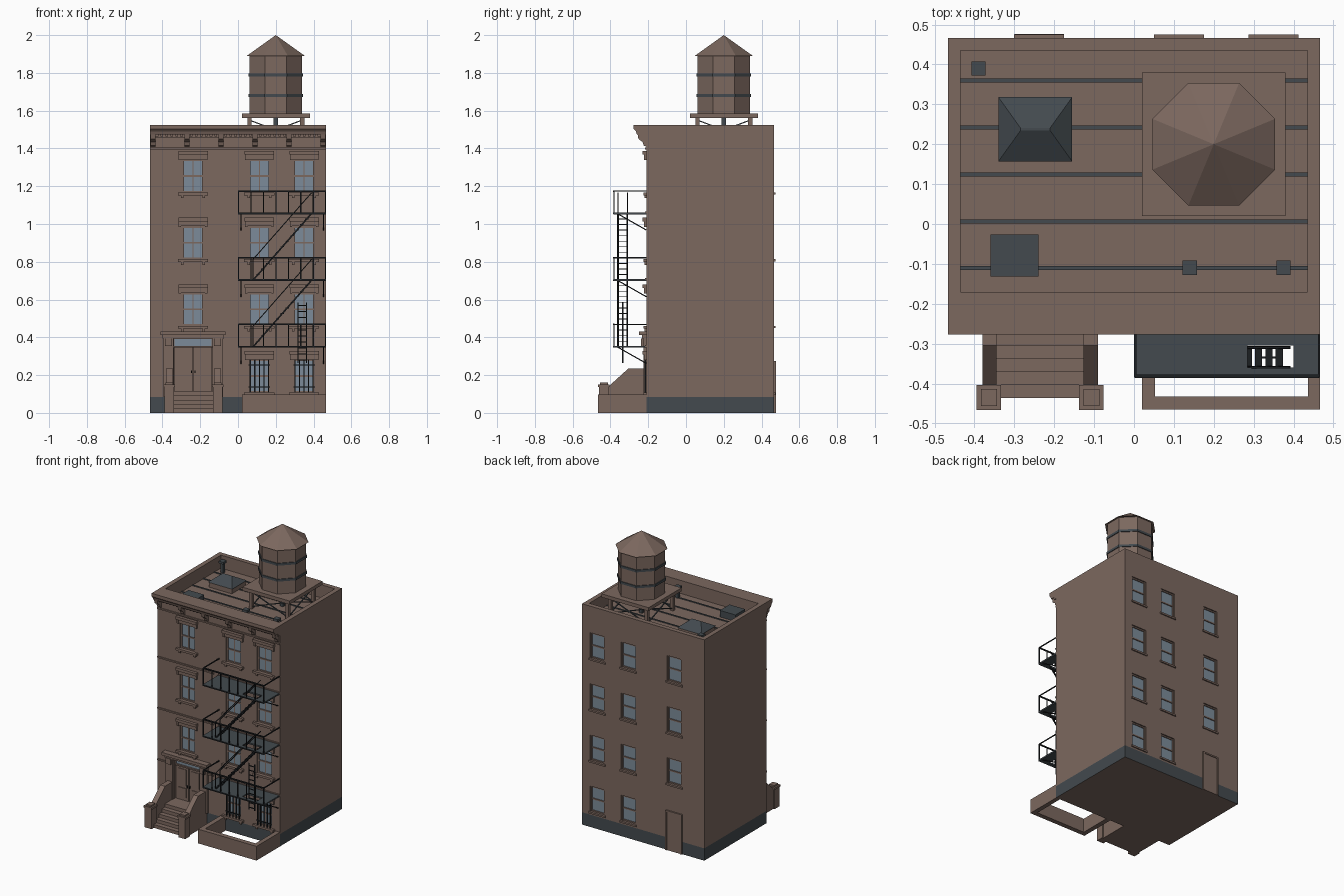
import bpy, bmesh, math
from mathutils import Vector, Matrix

cube = bpy.data.objects.get("Cube")
if cube:
    bpy.data.objects.remove(cube, do_unlink=True)


def material(name, r, g, b):
    m = bpy.data.materials.new(name)
    m.use_nodes = True
    m.diffuse_color = (r, g, b, 1)
    m.node_tree.nodes["Principled BSDF"].inputs["Base Color"].default_value = (r, g, b, 1)
    return m


BROWN = material("brownstone", .2, .138, .114)
SLATE = material("slate metal", .056, .068, .077)
GLASS = material("window glass", .2, .26, .32)
IRON = material("black iron", .012, .014, .016)


def box(bm, x0, x1, y0, y1, z0, z1):
    mid = Vector((x0 + x1, y0 + y1, z0 + z1)) / 2
    scale = Matrix.Diagonal((abs(x1 - x0), abs(y1 - y0), abs(z1 - z0), 1))
    bmesh.ops.create_cube(bm, size=1, matrix=Matrix.Translation(mid) @ scale)


def bar(bm, p, q, width=.006):
    p, q = Vector(p), Vector(q)
    d = q - p
    turn = d.to_track_quat("Z", "Y").to_matrix().to_4x4()
    scale = Matrix.Diagonal((width, width, d.length, 1))
    bmesh.ops.create_cube(bm, size=1, matrix=Matrix.Translation((p + q) / 2) @ turn @ scale)


def prism(bm, profile, x0, x1):
    a = [bm.verts.new((x0, y, z)) for y, z in profile]
    b = [bm.verts.new((x1, y, z)) for y, z in profile]
    bm.faces.new(a)
    bm.faces.new(b[::-1])
    for i in range(len(a)):
        j = (i + 1) % len(a)
        bm.faces.new((a[j], a[i], b[i], b[j]))


def octagon(bm, r0, r1, z0, z1):
    k = 1 / math.cos(math.pi / 8)
    place = Matrix.Translation((.2, .2, (z0 + z1) / 2)) @ Matrix.Rotation(math.pi / 8, 4, "Z")
    bmesh.ops.create_cone(bm, cap_ends=True, segments=8, radius1=r0 * k, radius2=r1 * k,
                          depth=z1 - z0, matrix=place)


def finish(bm, name, *mats):
    bmesh.ops.recalc_face_normals(bm, faces=bm.faces)
    mesh = bpy.data.meshes.new(name)
    bm.to_mesh(mesh)
    bm.free()
    ob = bpy.data.objects.new(name, mesh)
    bpy.context.collection.objects.link(ob)
    for m in mats:
        mesh.materials.append(m)
    return ob


FRONT, BACK, SIDE, TOP, ROOF = -.21, .467, .467, 1.525, 1.435
COLUMNS = (-.238, .113, .35)
ROWS = [.108 + .353 * i for i in range(4)]
HALF, TALL = .057, .175


def wall(bm, back, x0, x1, out0, out1, z0, z1):
    """Box measured outward from the front or back wall."""
    y, s = (BACK, 1) if back else (FRONT, -1)
    box(bm, x0, x1, y + s * out0, y + s * out1, z0, z1)


openings = [(back, x, z) for back in (False, True) for x in COLUMNS for z in ROWS
            if not (x < 0 and z == ROWS[0])]

# Main block with cut window, door and roof recesses
bm = bmesh.new()
box(bm, -SIDE, SIDE, FRONT, BACK, .085, TOP)
body = finish(bm, "building_walls", BROWN)
bm = bmesh.new()
box(bm, -.435, .435, -.17, .435, ROOF, TOP + .1)
wall(bm, False, -.34, -.135, -.025, .05, .115, .395)
for back, x, z in openings:
    wall(bm, back, x - HALF, x + HALF, -.02, .05, z, z + TALL)
cutter = finish(bm, "opening_cutter", BROWN)
cutter.hide_render = True
mod = body.modifiers.new("openings", "BOOLEAN")
mod.operation, mod.solver, mod.object = "DIFFERENCE", "EXACT", cutter
bpy.context.view_layer.objects.active = body
bpy.ops.object.modifier_apply(modifier=mod.name)
bpy.data.objects.remove(cutter, do_unlink=True)

# Foundation band with a plain underside
bm = bmesh.new()
box(bm, -SIDE, SIDE, FRONT, BACK, 0, .085)
bm.normal_update()
for f in bm.faces:
    f.material_index = int(f.normal.z < -.5)
finish(bm, "foundation", SLATE, BROWN)

# Windows: glass, sash bars, lintels, sills and ground floor bars
glass, sash, trim, guard = (bmesh.new() for _ in range(4))
for back, x, z in openings:
    top, w = z + TALL, .009
    wall(glass, back, x - HALF, x + HALF, -.019, -.014, z, top)
    for s in (-1, 1):
        wall(sash, back, x + s * HALF, x + s * (HALF - w), -.02, -.006, z, top)
    for h in (z, z + TALL / 2 - w / 2, top - w):
        wall(sash, back, x - HALF + w, x + HALF - w, -.02, -.008, h, h + w)
    if back:
        wall(trim, back, x - .063, x + .063, 0, .008, z - .012, z)
        continue
    wall(sash, back, x - .003, x + .003, -.02, -.01, z + w, top - w)
    wall(trim, back, x - .068, x + .068, 0, .01, top, top + .025)
    wall(trim, back, x - .078, x + .078, 0, .02, top + .025, top + .045)
    wall(trim, back, x - .08, x + .08, 0, .016, z - .015, z)
    for s in (-1, 1):
        wall(trim, back, x + s * .05, x + s * .064, 0, .01, z - .03, z - .015)
        wall(trim, back, x + s * .064, x + s * .076, 0, .012, top - .004, top + .025)
    if z == ROWS[0]:
        for i in range(5):
            bx = x + (i - 2) * .024
            bar(guard, (bx, FRONT - .006, z), (bx, FRONT - .006, top))
        for h in (z + .03, top - .03):
            bar(guard, (x - HALF, FRONT - .006, h), (x + HALF, FRONT - .006, h))
finish(sash, "window_sashes", BROWN)
finish(trim, "window_lintels_and_sills", BROWN)
finish(guard, "window_guards", IRON)

# Front doorway with double doors, transom and surround
bm = bmesh.new()
for x0, x1 in ((-.335, -.24), (-.235, -.14)):
    wall(bm, False, x0, x1, -.025, -.014, .115, .345)
    for z0, z1 in ((.135, .2), (.22, .33)):
        wall(bm, False, x0 + .018, x1 - .018, -.014, -.01, z0, z1)
wall(bm, False, -.34, -.135, -.025, -.006, .345, .354)
finish(bm, "front_doors", BROWN)
wall(glass, False, -.335, -.14, -.024, -.018, .354, .392)
finish(glass, "window_panes", GLASS)
bm = bmesh.new()
for s in (-1, 1):
    x = -.2375 + s * .103
    wall(bm, False, x, x + s * .055, 0, .016, .085, .395)
    wall(bm, False, x + s * .008, x + s * .045, 0, .028, .355, .395)
wall(bm, False, -.4, -.075, 0, .022, .393, .412)
wall(bm, False, -.41, -.065, 0, .04, .412, .432)
finish(bm, "door_surround", BROWN)
bm = bmesh.new()
for x in (-.247, -.228):
    wall(bm, False, x - .003, x + .003, -.014, -.004, .21, .225)
finish(bm, "door_handles", IRON)

# Back door
bm = bmesh.new()
wall(bm, True, -.29, -.185, 0, .005, 0, .265)
for x0, x1, z0, z1 in ((-.3, -.29, 0, .275), (-.185, -.175, 0, .275), (-.29, -.185, .265, .275)):
    wall(bm, True, x0, x1, 0, .01, z0, z1)
finish(bm, "back_door", BROWN)

# Belt courses
bm = bmesh.new()
for z in (.355, .71, 1.062):
    runs = [(-SIDE, -.035), (.0, SIDE)] if z > .4 else [(-SIDE, -.395), (-.08, -.035), (.0, SIDE)]
    for x0, x1 in runs:
        wall(bm, False, x0, x1, 0, .007, z - .005, z + .005)
finish(bm, "belt_courses", BROWN)

# Cornice with dentils and brackets
bm = bmesh.new()
prism(bm, [(FRONT, TOP), (-.277, TOP), (-.277, 1.503), (-.265, 1.49), (-.26, 1.475), (FRONT, 1.475)], -SIDE, SIDE)
wall(bm, False, -SIDE, SIDE, 0, .02, 1.458, 1.475)
wall(bm, False, -SIDE, SIDE, 0, .008, 1.395, 1.405)
for i in range(6):
    x = -.45 + i * .18
    prism(bm, [(FRONT, 1.475), (-.256, 1.475), (-.252, 1.45), (-.23, 1.435), (-.224, 1.415), (FRONT, 1.41)],
          x - .012, x + .012)
for i in range(36):
    x = -.455 + i * .026
    wall(bm, False, x - .007, x + .007, .018, .032, 1.462, 1.475)
finish(bm, "cornice", BROWN)

# Stoop: steps, sloped cheeks and newel posts
bm = bmesh.new()
for i in range(5):
    box(bm, -.346, -.125, -.436 + i * .0325, FRONT, 0, .023 * (i + 1))
for x in (-.3625, -.1085):
    prism(bm, [(FRONT, 0), (-.43, 0), (-.43, .14), (-.41, .14), (-.305, .235), (FRONT, .235)], x - .018, x + .018)
    nx = x + math.copysign(.0015, x + .2375)
    box(bm, nx - .026, nx + .026, -.461, -.409, 0, .14)
    box(bm, nx - .031, nx + .031, -.467, -.404, .136, .15)
    box(bm, nx - .02, nx + .02, -.456, -.414, .15, .16)
finish(bm, "stoop", BROWN)

# Low wall around the sunken area
bm = bmesh.new()
box(bm, .02, SIDE, -.465, -.432, 0, .098)
for x0, x1 in ((.02, .053), (.436, SIDE)):
    box(bm, x0, x1, -.432, FRONT, 0, .098)
finish(bm, "area_wall", BROWN)

# Fire escape platforms with stair openings, railings and braces
deck, rail = bmesh.new(), bmesh.new()
LEVELS = (.35, .703, 1.056)
OUT, X0, X1 = -.382, .003, .464
for z in LEVELS:
    for a, b, c, d in ((0, .285, -.385, FRONT), (.4, SIDE, -.385, FRONT),
                       (.285, .4, -.385, -.36), (.285, .4, -.305, FRONT)):
        box(deck, a, b, c, d, z - .005, z + .005)
    for h in (z, z + .118):
        bar(rail, (X0, OUT, h), (X1, OUT, h), .008)
        for x in (X0, X1):
            bar(rail, (x, OUT, h), (x, FRONT, h))
    for i in range(8):
        x = X0 + (X1 - X0) * i / 7
        bar(rail, (x, OUT, z), (x, OUT, z + .118))
    for x in (.015, .452):
        bar(rail, (x, -.365, z), (x, FRONT, z - .088))
finish(deck, "fire_escape_platforms", SLATE)
finish(rail, "fire_escape_railings", IRON)

# Fire escape stairs and drop ladder
bm = bmesh.new()
for z in LEVELS[:2]:
    for y in (-.36, -.31):
        bar(bm, (.08, y, z), (.39, y, z + .353), .008)
        bar(bm, (.08, y, z + .11), (.39, y, z + .463), .005)
        bar(bm, (.08, y, z), (.08, y, z + .11), .005)
    for i in range(1, 12):
        x, h = .08 + .31 * i / 12, z + .353 * i / 12
        box(bm, x - .009, x + .009, -.36, -.31, h - .002, h + .002)
for x in (.318, .362):
    bar(bm, (x, -.335, .265), (x, -.335, .585))
for i in range(10):
    h = .28 + i * .032
    bar(bm, (.318, -.335, h), (.362, -.335, h), .005)
finish(bm, "fire_escape_stairs", IRON)

# Roof seams, hatch, vents and skylight
bm = bmesh.new()
for y in (-.11, .006, .124, .242, .36):
    box(bm, -.435, .435, y - .005, y + .005, ROOF, ROOF + .004)
finish(bm, "roof_seams", SLATE)
bm = bmesh.new()
box(bm, -.36, -.24, -.132, -.026, ROOF, ROOF + .045)
finish(bm, "roof_hatch", SLATE)
bm = bmesh.new()
for x, y in ((-.39, .39), (.14, -.11), (.375, -.11)):
    box(bm, x - .01, x + .01, y - .01, y + .01, ROOF, ROOF + .065)
    box(bm, x - .018, x + .018, y - .018, y + .018, ROOF + .065, ROOF + .08)
finish(bm, "roof_vents", SLATE)
bm = bmesh.new()
box(bm, -.335, -.16, .162, .313, ROOF, ROOF + .035)
finish(bm, "skylight_curb", BROWN)
bm = bmesh.new()
box(bm, -.34, -.155, .157, .318, ROOF + .035, ROOF + .08)
for v in bm.verts:
    if v.co.z > ROOF + .06:
        v.co.x = -.2475 + math.copysign(.037, v.co.x + .2475)
        v.co.y = .2375 + math.copysign(.003, v.co.y - .2375)
finish(bm, "skylight", SLATE)

# Water tank on a braced stand
bm = bmesh.new()
box(bm, .02, .38, .02, .38, 1.56, 1.584)
corners = [(.06, .06), (.34, .06), (.34, .34), (.06, .34)]
for x, y in corners:
    box(bm, x - .011, x + .011, y - .011, y + .011, ROOF, 1.56)
finish(bm, "tank_stand", BROWN)
bm = bmesh.new()
for p, q in zip(corners, corners[1:] + corners[:1]):
    bar(bm, (*p, ROOF + .01), (*q, 1.55))
    bar(bm, (*q, ROOF + .01), (*p, 1.55))
box(bm, .188, .212, .188, .212, ROOF, 1.56)
finish(bm, "tank_braces_and_pipe", SLATE)
bm = bmesh.new()
octagon(bm, .14, .14, 1.584, 1.89)
octagon(bm, .154, 0, 1.89, 2)
finish(bm, "water_tank", BROWN)
bm = bmesh.new()
for z in (1.68, 1.79):
    octagon(bm, .145, .145, z - .008, z + .008)
finish(bm, "tank_bands", SLATE)
